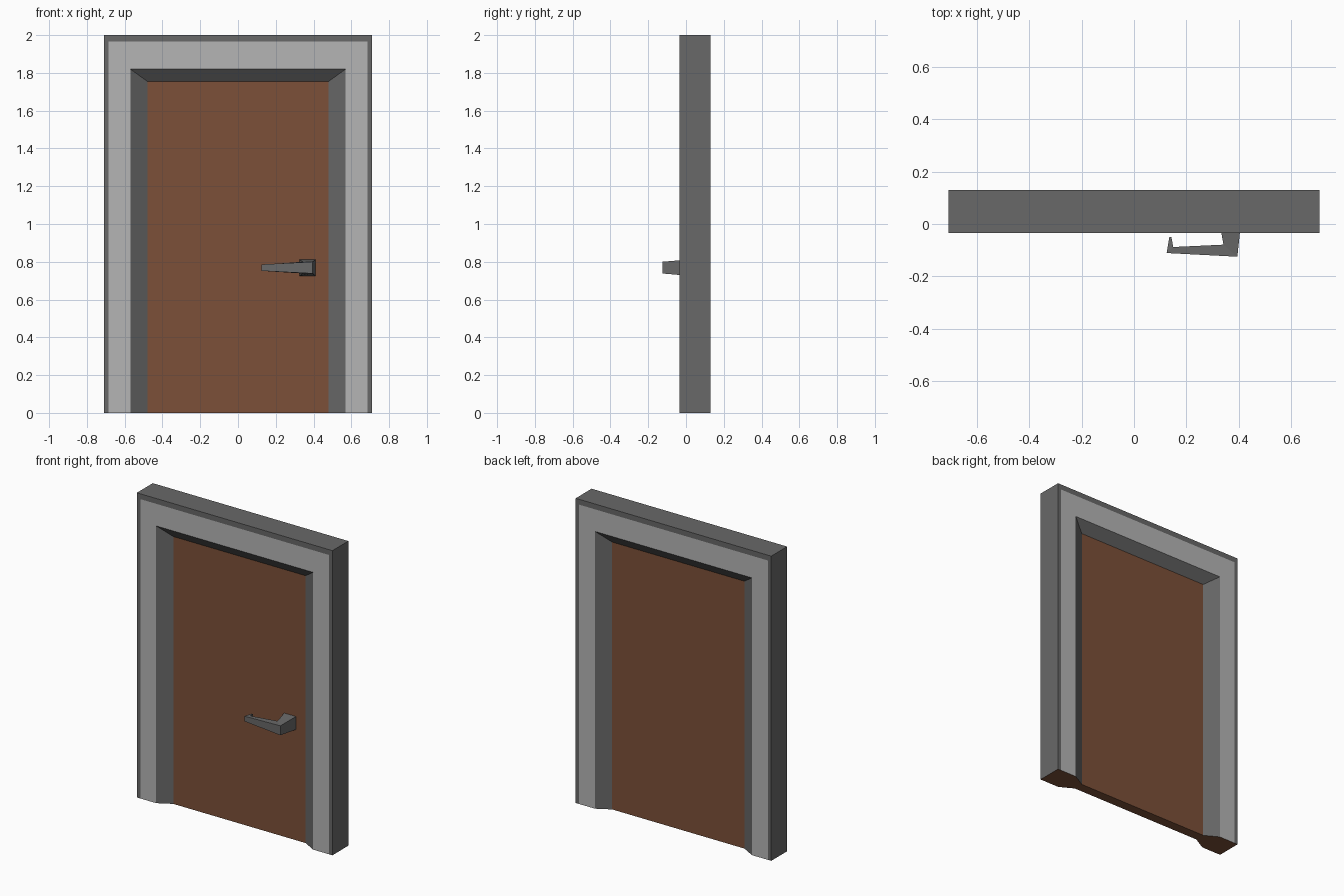
import bpy, bmesh

if "Cube" in bpy.data.objects:
    bpy.data.objects.remove(bpy.data.objects["Cube"])


def material(name, rgb):
    m = bpy.data.materials.new(name)
    m.diffuse_color = (*rgb, 1)
    m.use_nodes = True
    m.node_tree.nodes["Principled BSDF"].inputs["Base Color"].default_value = m.diffuse_color
    return m


DARK = material("dark_grey", (0.14, 0.14, 0.14))
LIGHT = material("light_grey", (0.46, 0.46, 0.46))
WOOD = material("brown", (0.20, 0.08, 0.04))


def finish(name, bm, mats):
    bmesh.ops.recalc_face_normals(bm, faces=bm.faces)
    me = bpy.data.meshes.new(name)
    bm.to_mesh(me)
    bm.free()
    for m in mats:
        me.materials.append(m)
    ob = bpy.data.objects.new(name, me)
    bpy.context.collection.objects.link(ob)
    return ob


def bridge(bm, a, b, mat=0, closed=False):
    n = len(a)
    for i in range(n if closed else n - 1):
        j = (i + 1) % n
        bm.faces.new((a[i], a[j], b[j], b[i])).material_index = mat


# Door and surround: nested arches from the front panel, over the rim, to the back panel
bm = bmesh.new()
half = [(0.48, 1.755, 0.050), (0.57, 1.82, 0), (0.685, 1.965, 0), (0.71, 2.0, 0)]
FRONT, BACK = -0.035, 0.13
profile = [(x, z, FRONT + d) for x, z, d in half]
profile += [(x, z, BACK - d) for x, z, d in reversed(half)]
arches = [[bm.verts.new(p) for p in ((-x, y, 0), (-x, y, z), (x, y, z), (x, y, 0))]
          for x, z, y in profile]
strip_mats = [0, 1, 0, 0, 0, 1, 0]
for a, b, m in zip(arches, arches[1:], strip_mats):
    bridge(bm, a, b, m)
for arch in (arches[0], arches[-1]):
    bm.faces.new(arch).material_index = 2
# Underside: two jamb ends and the door bottom between them
for k in (0, 3):
    bm.faces.new([a[k] for a in arches]).material_index = 2
bm.faces.new((arches[0][0], arches[0][3], arches[-1][3], arches[-1][0])).material_index = 2
finish("door_and_frame", bm, [DARK, LIGHT, WOOD])

# Handle: square sections (inner xy, outer xy, half height) from door plate to hooked tip
bm = bmesh.new()
Z = 0.769
sections = [((0.325, 0.015), (0.41, 0.015), 0.043),
            ((0.342, -0.079), (0.395, -0.125), 0.031),
            ((0.150, -0.088), (0.125, -0.111), 0.017),
            ((0.143, -0.050), (0.135, -0.050), 0.013)]
rings = [[bm.verts.new((*p, Z + s * h)) for p, s in ((i, -1), (o, -1), (o, 1), (i, 1))]
         for i, o, h in sections]
for a, b in zip(rings, rings[1:]):
    bridge(bm, a, b, closed=True)
bm.faces.new(rings[0])
bm.faces.new(rings[-1])
finish("door_handle", bm, [DARK])
